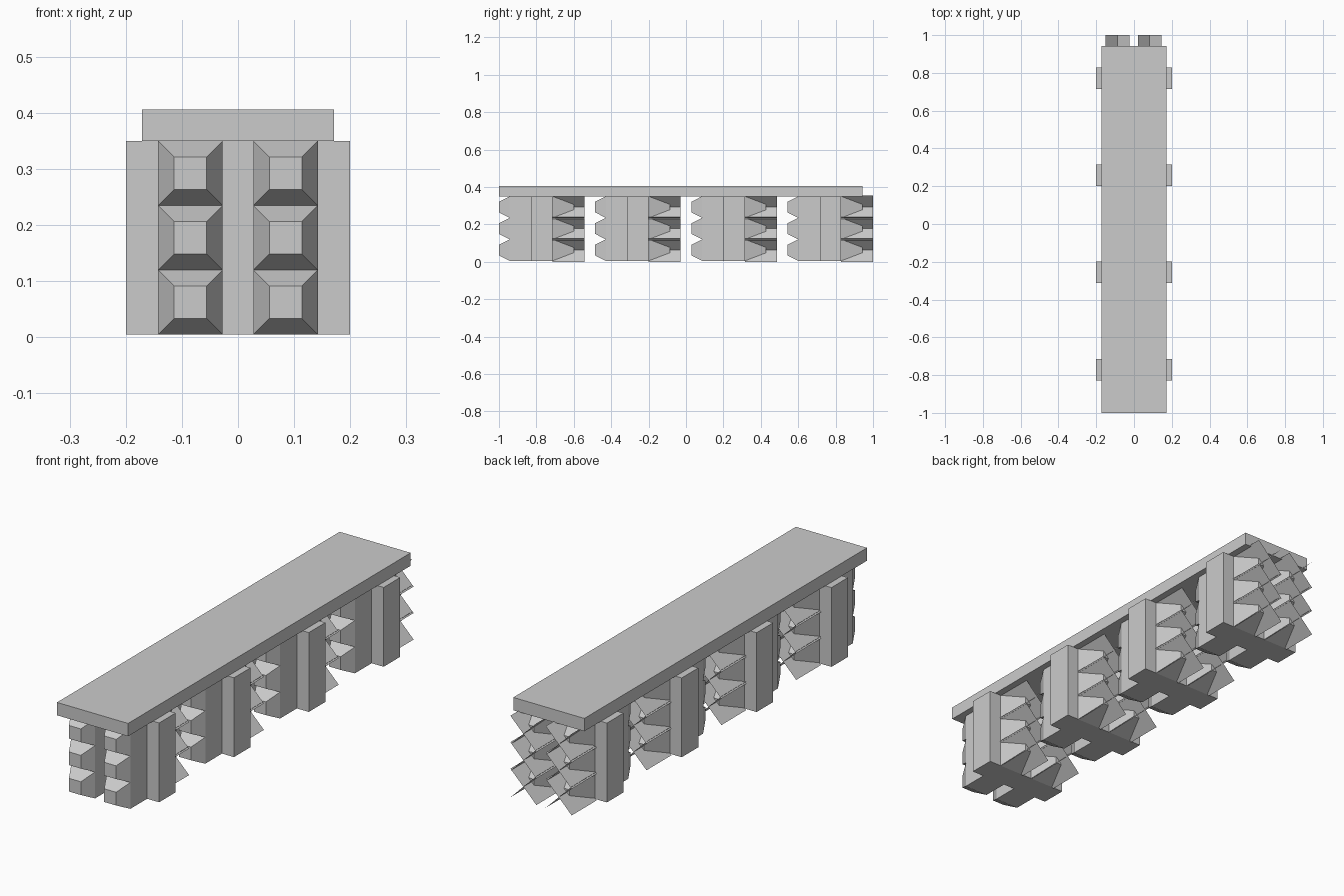
import bpy
import bmesh

cube = bpy.data.objects.get("Cube")
if cube:
    bpy.data.objects.remove(cube, do_unlink=True)

GREY = 0.6
mat = bpy.data.materials.new("plain grey")
mat.use_nodes = True
mat.diffuse_color = (GREY, GREY, GREY, 1)
mat.node_tree.nodes["Principled BSDF"].inputs["Base Color"].default_value = (GREY, GREY, GREY, 1)

CELL = 0.115          # size of one stud cell
BOTTOM = 0.005        # underside of the blocks
TOP = BOTTOM + 3 * CELL
PITCH = 0.5145        # distance between blocks
HALF = CELL / 2


def square(bm, x, y, z, h):
    """Four corner vertices of a square facing along y."""
    return [bm.verts.new((x + sx * h, y, z + sz * h))
            for sx, sz in ((-1, -1), (1, -1), (1, 1), (-1, 1))]


def frustum(bm, x, z, y0, h0, y1, h1):
    a, b = square(bm, x, y0, z, h0), square(bm, x, y1, z, h1)
    bm.faces.new(a)
    bm.faces.new(b)
    for i in range(4):
        j = (i + 1) % 4
        bm.faces.new((a[i], a[j], b[j], b[i]))


def box(bm, x0, x1, y0, y1, z0, z1):
    v = [[bm.verts.new((x, y, z)) for x, z in ((x0, z0), (x1, z0), (x1, z1), (x0, z1))]
         for y in (y0, y1)]
    bm.faces.new(v[0])
    bm.faces.new(v[1])
    for i in range(4):
        j = (i + 1) % 4
        bm.faces.new((v[0][i], v[0][j], v[1][j], v[1][i]))


def finish(name, bm, y=0):
    bmesh.ops.recalc_face_normals(bm, faces=bm.faces)
    mesh = bpy.data.meshes.new(name)
    bm.to_mesh(mesh)
    bm.free()
    mesh.materials.append(mat)
    obj = bpy.data.objects.new(name, mesh)
    obj.location.y = y
    bpy.context.scene.collection.objects.link(obj)


cells = [(side * 0.085, BOTTOM + (row + 0.5) * CELL) for side in (-1, 1) for row in range(3)]

# Top plate
bm = bmesh.new()
box(bm, -0.171, 0.171, -1, 0.943, TOP, 0.406)
finish("top_plate", bm)

for n in range(4):
    y = -1 + n * PITCH

    # Cross slab
    bm = bmesh.new()
    box(bm, -0.2, 0.2, 0.172, 0.286, BOTTOM, TOP)
    finish(f"cross_slab_{n + 1}", bm, y)

    # Front columns
    bm = bmesh.new()
    for x in (-0.085, 0.085):
        box(bm, x - HALF, x + HALF, 0.057, 0.172, BOTTOM, TOP)
    finish(f"front_columns_{n + 1}", bm, y)

    # Blunt studs on the front
    bm = bmesh.new()
    for x, z in cells:
        frustum(bm, x, z, 0.057, HALF, 0, HALF / 2)
    finish(f"front_studs_{n + 1}", bm, y)

    # Tapered spikes on the back
    bm = bmesh.new()
    for x, z in cells:
        frustum(bm, x, z, 0.286, HALF, 0.4, 0.014)
    finish(f"back_spikes_{n + 1}", bm, y)

    # Thin crossed diagonal fins around each spike
    bm = bmesh.new()
    for x, z in cells:
        near = square(bm, x - 0.0025, 0.286, z, 0.0625)
        far = square(bm, x - 0.0025, 0.4565, z, 0.0625)
        for i in (0, 1):
            bm.faces.new((near[i], near[i + 2], far[i + 2], far[i]))
    finish(f"crossed_fins_{n + 1}", bm, y)
